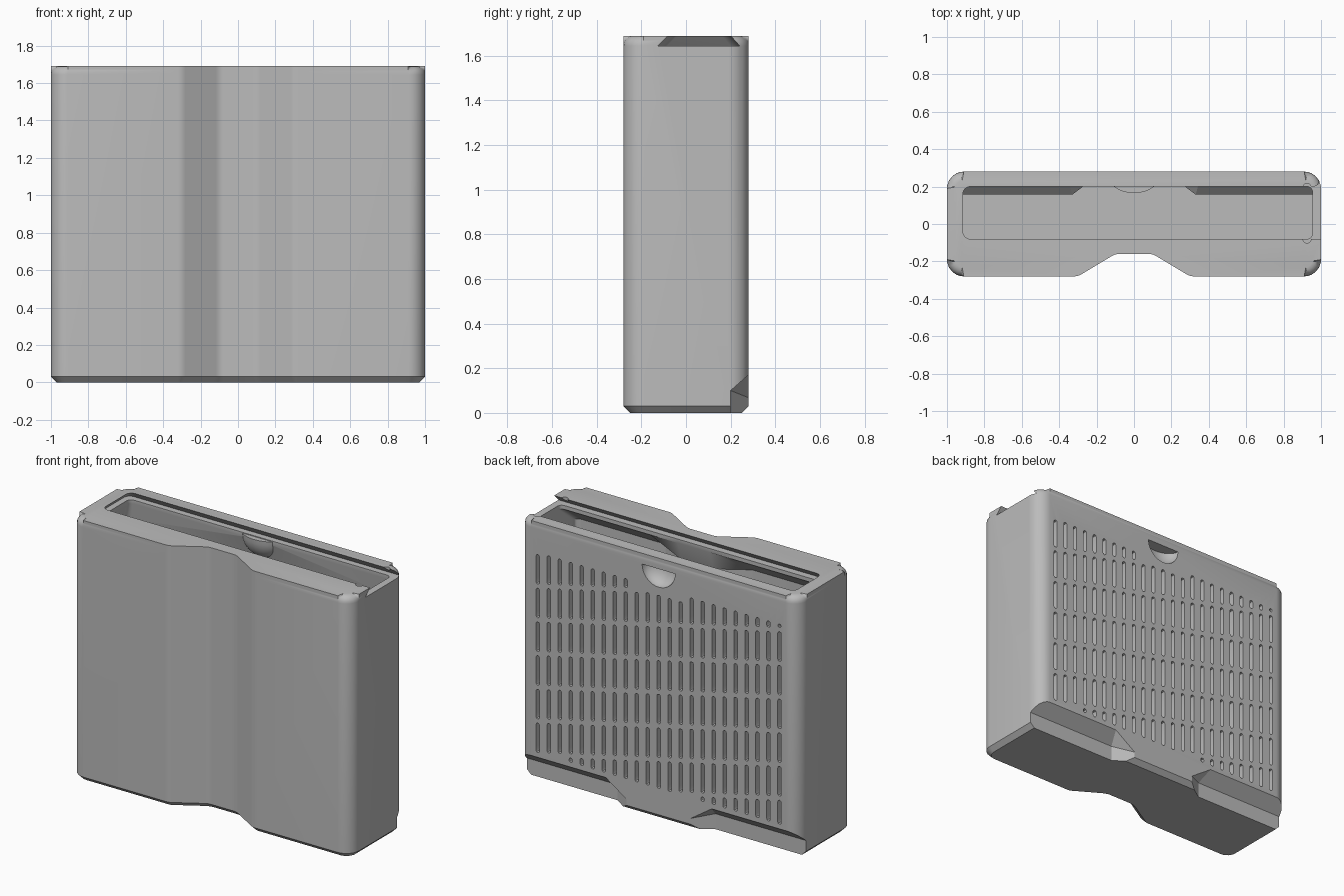
import bpy, bmesh, math
from mathutils import Vector

if "Cube" in bpy.data.objects:
    bpy.data.objects.remove(bpy.data.objects["Cube"])

H = 1.69          # overall height
WALL = 0.045

grey = bpy.data.materials.new("grey_plastic")
grey.diffuse_color = (0.5, 0.5, 0.5, 1)
grey.use_nodes = True
grey.node_tree.nodes["Principled BSDF"].inputs["Base Color"].default_value = grey.diffuse_color


def finish(bm, name):
    bmesh.ops.recalc_face_normals(bm, faces=bm.faces)
    me = bpy.data.meshes.new(name)
    bm.to_mesh(me)
    bm.free()
    ob = bpy.data.objects.new(name, me)
    bpy.context.collection.objects.link(ob)
    me.materials.append(grey)
    return ob


def fillet(corners, n=6):
    """Round each (x, y, radius) corner of a closed outline."""
    out = []
    for i, (x, y, r) in enumerate(corners):
        p = Vector((x, y))
        if r == 0:
            out.append(p)
            continue
        u = (Vector(corners[i - 1][:2]) - p).normalized()
        v = (Vector(corners[(i + 1) % len(corners)][:2]) - p).normalized()
        half = u.angle(v) / 2
        t = r / math.tan(half)
        c = p + (u + v).normalized() * (r / math.sin(half))
        a, b = p + u * t - c, p + v * t - c
        out += [c + (a.lerp(b, k / n)).normalized() * r for k in range(n + 1)]
    return out


def loft(bm, levels):
    """Stack outlines of equal length, given as (z, outline), and cap the ends."""
    rings = [[bm.verts.new((p.x, p.y, z)) for p in o] for z, o in levels]
    n = len(rings[0])
    for lo, hi in zip(rings, rings[1:]):
        for i in range(n):
            j = (i + 1) % n
            bm.faces.new((lo[i], lo[j], hi[j], hi[i]))
    bm.faces.new(rings[0][::-1])
    bm.faces.new(rings[-1])


def hull(points, name):
    bm = bmesh.new()
    for p in points:
        bm.verts.new(p)
    bmesh.ops.convex_hull(bm, input=bm.verts)
    return finish(bm, name)


def cut(target, tool):
    """Subtract the tool from the target and remove the tool."""
    tool.hide_render = True
    m = target.modifiers.new("cut", 'BOOLEAN')
    m.operation, m.solver, m.object = 'DIFFERENCE', 'EXACT', tool
    bpy.context.view_layer.objects.active = target
    bpy.ops.object.modifier_apply(modifier=m.name)
    bpy.data.objects.remove(tool)


def outline(w, back, front, channel, r, rc, x_in, x_out):
    return fillet([(-w, -front, r), (-x_out, -front, rc), (-x_in, -channel, rc),
                   (x_in, -channel, rc), (x_out, -front, rc), (w, -front, r),
                   (w, back, r), (-w, back, r)])


def notch(s, x0, x1, xc, y0, y1, z0, z1, name):
    """Foot recess on one side: upright wall, sloping roof and slanted inner end."""
    pts = [(x0, y0, -.1), (x0, y0, z0), (xc, y1, z1), (x1, y1, -.1), (x1, y1, z0 - .04),
           (1.1, y0, -.1), (1.1, y0, z0), (1.1, y1, z1), (1.1, y1, -.1)]
    return hull([(s * x, y, z) for x, y, z in pts], name)


def scoop(r, depth, z, name):
    """Lower half of a flattened ball on the back wall."""
    pts = [(0, .28, z - r)]
    for k in range(9):
        e = math.pi / 2 * k / 9
        for i in range(32):
            a = math.tau * i / 32
            pts.append((r * math.cos(e) * math.cos(a),
                        .28 + depth * math.cos(e) * math.sin(a), z - r * math.sin(e)))
    return hull(pts, name)


# Outer shell with front channel, rounded top rim and chamfered base
bm = bmesh.new()
shape = outline(1, .28, .28, .16, .09, .08, .1, .3)
loft(bm, [(0, shape), (H, shape)])
for z, size, seg in ((H, .045, 5), (0, .03, 1)):
    edges = [e for e in bm.edges if all(abs(v.co.z - z) < 1e-4 for v in e.verts)]
    bmesh.ops.bevel(bm, geom=edges, offset=size, segments=seg, profile=.5, affect='EDGES')
body = finish(bm, "case_body")

# Foot recesses at the lower back
for s in (-1, 1):
    cut(body, notch(s, .35, .2, .3875, .2, .3, .1, .1875, "recess_cutter"))

# Hollow inside, narrowing to the top opening
bm = bmesh.new()
inside = outline(.955, .235, .235, .115, .04, 0, .115, .31)
mouth = fillet([(-.915, -.08, .03), (-.31, -.08, 0), (-.115, -.08, 0), (.115, -.08, 0),
                (.31, -.08, 0), (.955, -.08, .03), (.955, .2, .03), (-.915, .2, .03)])
loft(bm, [(WALL, inside), (1.5, inside), (1.62, mouth), (1.66, mouth)])
cavity = finish(bm, "cavity_cutter")
for s in (-1, 1):
    cut(cavity, notch(s, .33, .18, .36, .157, .27, .12, .235, "inner_recess"))
cut(cavity, scoop(.15, .115, 1.64, "scoop_wall"))
cut(body, cavity)

# Dovetail slide for the lid, open on the right
bm = bmesh.new()


def slide(left, front, back):
    return fillet([(left, front, .04), (1.1, front, 0), (1.1, back, 0), (left, back, .04)])


loft(bm, [(1.645, slide(-.955, -.125, .24)), (H, slide(-.915, -.08, .2)),
          (1.75, slide(-.915, -.08, .2))])
cut(body, finish(bm, "lid_slide_cutter"))

# Small catches near the open end of the slide
for y in (-.08, .195):
    bm = bmesh.new()
    ring = [Vector((.925 + .022 * math.cos(math.tau * i / 16),
                    y + .022 * math.sin(math.tau * i / 16))) for i in range(16)]
    loft(bm, [(1.647, ring), (1.76, ring)])
    cut(body, finish(bm, "catch_cutter"))

# Finger scoop on the back
cut(body, scoop(.118, .08, 1.62, "finger_scoop_cutter"))

# Vent slots on the back: 23 columns, the rows climbing from column to column
PITCH, GAP, LOW, HIGH, R = .218, .026, .2, 1.495, .0125
bm = bmesh.new()
for col in range(23):
    x = .865 - col * 1.73 / 22
    top_limit = 1.45 if abs(x) < .16 else HIGH
    for row in range(-2, 8):
        start = LOW + (row + col / 12) * PITCH
        z0, z1 = max(start, LOW), min(start + PITCH - GAP, top_limit)
        if z1 - z0 < .015:
            continue
        r = min(R, (z1 - z0) / 2.2)
        pts = []
        for zc, a0 in ((z1 - r, 0), (z0 + r, math.pi)):
            pts += [(x + r * math.cos(a0 + math.pi * k / 4),
                     zc + r * math.sin(a0 + math.pi * k / 4)) for k in range(5)]
        near = [bm.verts.new((px, .21, pz)) for px, pz in pts]
        far = [bm.verts.new((px, .31, pz)) for px, pz in pts]
        for i in range(10):
            j = (i + 1) % 10
            bm.faces.new((near[i], near[j], far[j], far[i]))
        bm.faces.new(near[::-1])
        bm.faces.new(far)
cut(body, finish(bm, "vent_cutter"))

# Smooth shading with crisp edges
bpy.ops.object.select_all(action='DESELECT')
body.select_set(True)
bpy.context.view_layer.objects.active = body
bpy.ops.object.shade_smooth_by_angle(angle=math.radians(30))
